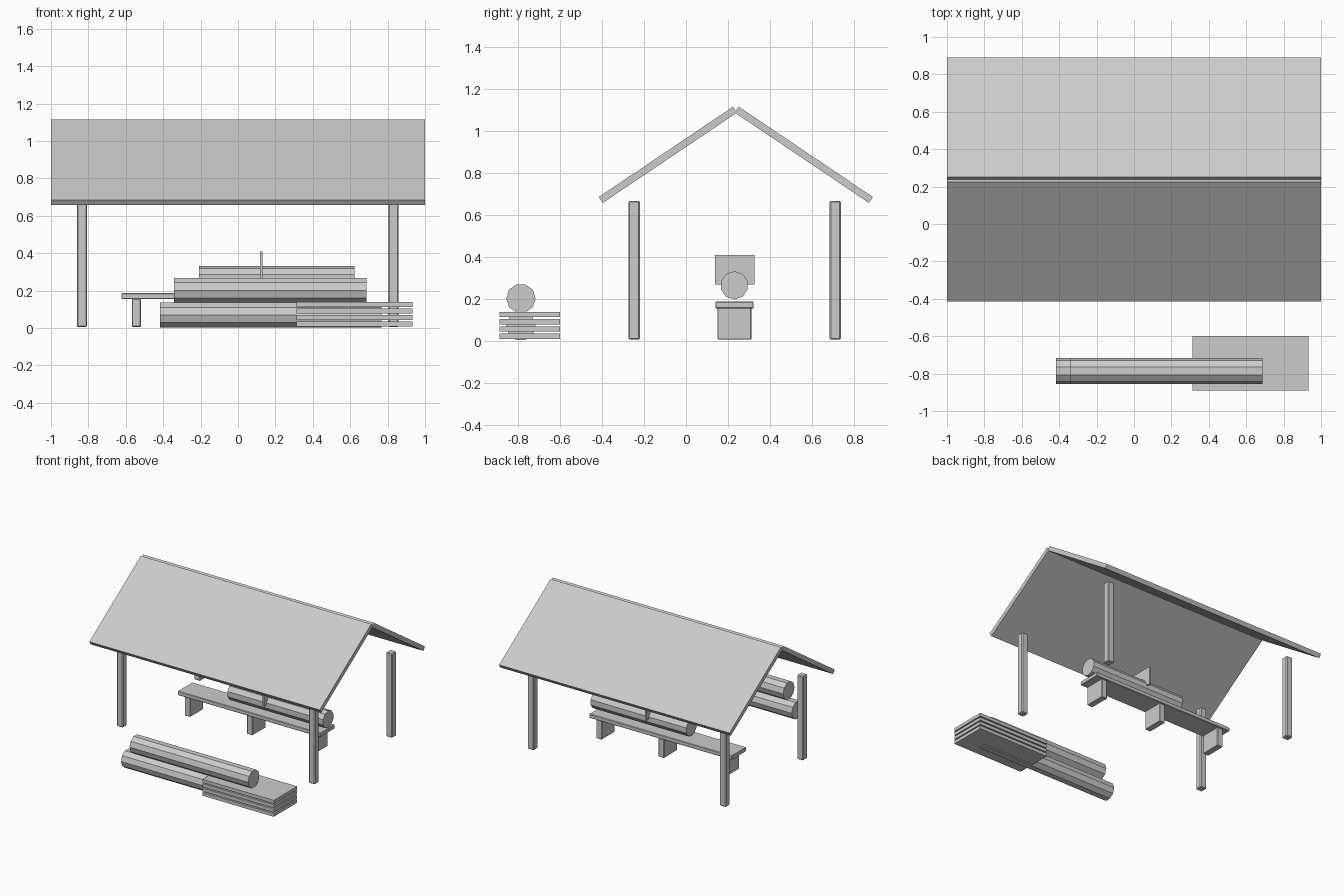
import bpy, math

if "Cube" in bpy.data.objects:
    bpy.data.objects.remove(bpy.data.objects["Cube"])

grey = bpy.data.materials.new("weathered_grey")
grey.diffuse_color = (0.6, 0.6, 0.6, 1)
grey.use_nodes = True
grey.node_tree.nodes["Principled BSDF"].inputs["Base Color"].default_value = grey.diffuse_color


def finish(name):
    ob = bpy.context.object
    ob.name = name
    ob.data.materials.append(grey)
    return ob


def box(name, x, y, z, bevel=0.0, tilt=0.0):
    """Box from (min, max) ranges, optionally chamfered and tilted about x."""
    r = (x, y, z)
    bpy.ops.mesh.primitive_cube_add(size=1, location=[(a + b) / 2 for a, b in r])
    ob = finish(name)
    for v in ob.data.vertices:
        for i in range(3):
            v.co[i] *= r[i][1] - r[i][0]
    ob.rotation_euler.x = tilt
    if bevel:
        m = ob.modifiers.new("chamfer", 'BEVEL')
        m.width = bevel
        m.segments = 1
    return ob


def log(name, x0, x1, y, z, r, turn=0.0):
    """Ten-sided log lying along x; turn sets which way its facets face."""
    bpy.ops.mesh.primitive_cylinder_add(vertices=10, radius=r, depth=x1 - x0,
                                        location=((x0 + x1) / 2, y, z))
    ob = finish(name)
    for v in ob.data.vertices:
        a, b, c = v.co
        v.co = (c,
                a * math.cos(turn) - b * math.sin(turn),
                a * math.sin(turn) + b * math.cos(turn))
    return ob


# Roof: two sloping slabs crossing slightly at the ridge
RIDGE_Y, SLOPE, LENGTH, THICK = 0.2375, math.radians(33.94), 0.77, 0.034
ca, sa = math.cos(SLOPE), math.sin(SLOPE)
mid_y = (-0.415 + 0.224) / 2 + sa * THICK / 2
mid_z = (0.685 + 1.115) / 2 - ca * THICK / 2
for name, side in (("roof_front", 1), ("roof_back", -1)):
    cy = RIDGE_Y + side * (mid_y - RIDGE_Y)
    box(name, (-1, 1), (cy - LENGTH / 2, cy + LENGTH / 2),
        (mid_z - THICK / 2, mid_z + THICK / 2), tilt=side * SLOPE)

# Four corner posts
for px in (-0.835, 0.832):
    for py in (-0.247, 0.711):
        box("post", (px - 0.027, px + 0.027), (py - 0.027, py + 0.027),
            (0.006, 0.667), bevel=0.006)

# Saw bench: table top and three legs
box("bench_top", (-0.623, 0.617), (0.14, 0.322), (0.155, 0.187), bevel=0.004)
for lx in (-0.543, -0.003, 0.537):
    box("bench_leg", (lx - 0.024, lx + 0.024), (0.149, 0.312),
        (0.006, 0.157), bevel=0.004)

# Log being cut and the upright saw blade
log("bench_log", -0.208, 0.622, 0.23, 0.2645, 0.067)
box("saw_blade", (0.117, 0.130), (0.139, 0.325), (0.268, 0.41))

# Stacked logs in front
log("lower_log", -0.416, 0.768, -0.786, 0.070, 0.070, math.pi / 2)
log("upper_log", -0.342, 0.687, -0.786, 0.202, 0.070, math.pi / 2)

# Pile of four sawn planks
for i in range(4):
    z = 0.0095 + i * 0.0345
    box("plank", (0.313, 0.933), (-0.889, -0.6), (z, z + 0.0255))
